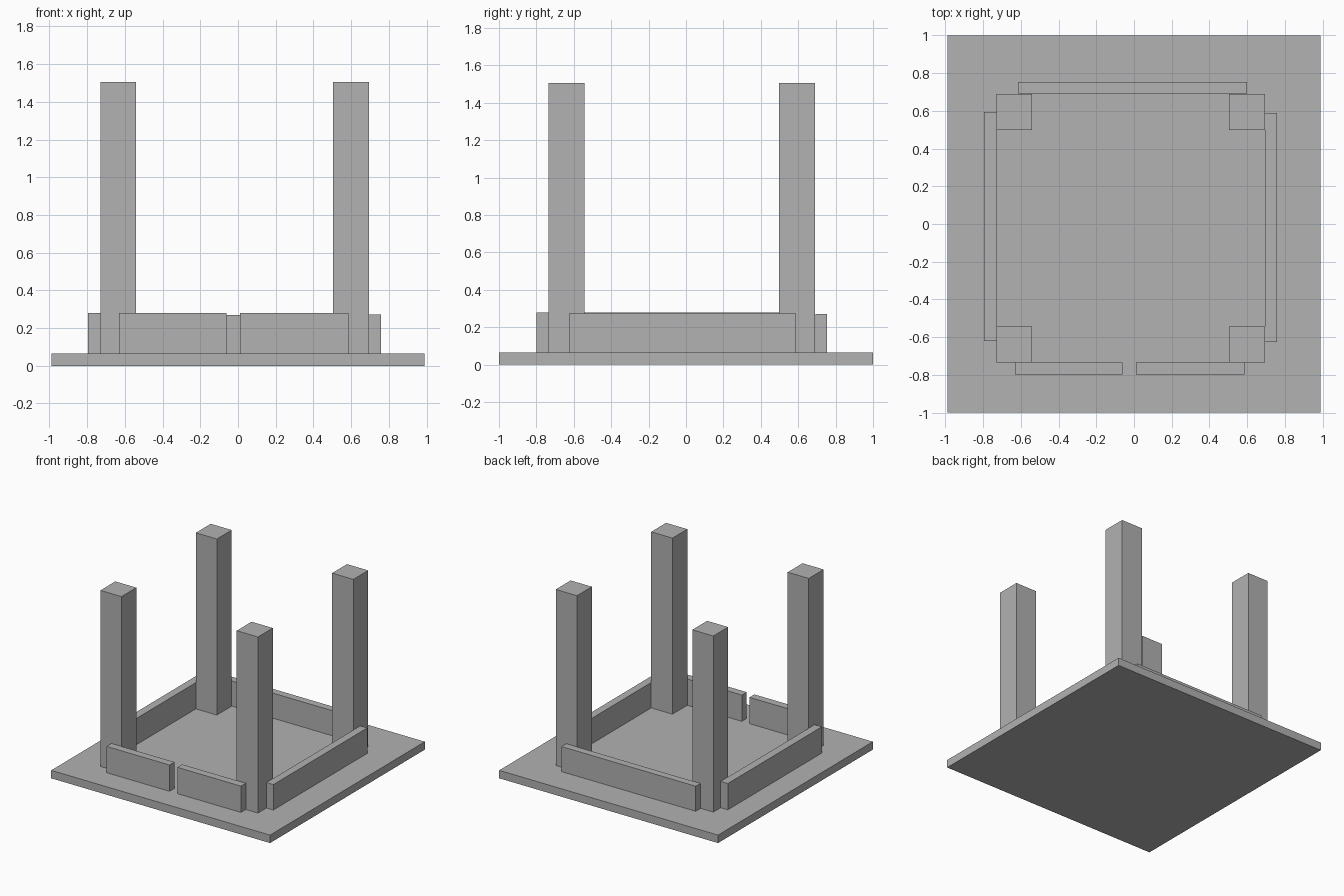
import bpy

cube = bpy.data.objects.get("Cube")
if cube:
    bpy.data.objects.remove(cube, do_unlink=True)

GREY = (0.445, 0.445, 0.445, 1)
grey = bpy.data.materials.new("plain_grey")
grey.use_nodes = True
grey.diffuse_color = GREY
grey.node_tree.nodes["Principled BSDF"].inputs["Base Color"].default_value = GREY


def box(name, x, y, z):
    """Box spanning the given (low, high) range on each axis."""
    spans = (x, y, z)
    bpy.ops.mesh.primitive_cube_add(size=1, location=[(a + b) / 2 for a, b in spans])
    obj = bpy.context.object
    obj.name = obj.data.name = name
    obj.scale = [b - a for a, b in spans]
    bpy.ops.object.transform_apply(location=False, rotation=False, scale=True)
    obj.data.materials.append(grey)
    return obj


FLOOR = 0.065

# Base slab
box("base_slab", (-0.99, 0.99), (-1, 1), (0, FLOOR))

# Corner posts
for side, x in (("right", (-0.73, -0.54)), ("left", (0.503, 0.695))):
    for end, y in (("front", (-0.735, -0.543)), ("back", (0.498, 0.69))):
        box(f"{end}_{side}_post", x, y, (FLOOR, 1.505))

# Low walls outside the posts, with an entry gap at the front
box("right_wall", (-0.795, -0.73), (-0.62, 0.595), (FLOOR, 0.28))
box("left_wall", (0.695, 0.758), (-0.625, 0.588), (FLOOR, 0.273))
box("back_wall", (-0.615, 0.6), (0.692, 0.753), (FLOOR, 0.27))
for side, x in (("right", (-0.63, -0.06)), ("left", (0.01, 0.585))):
    box(f"front_{side}_wall", x, (-0.798, -0.735), (FLOOR, 0.28))
